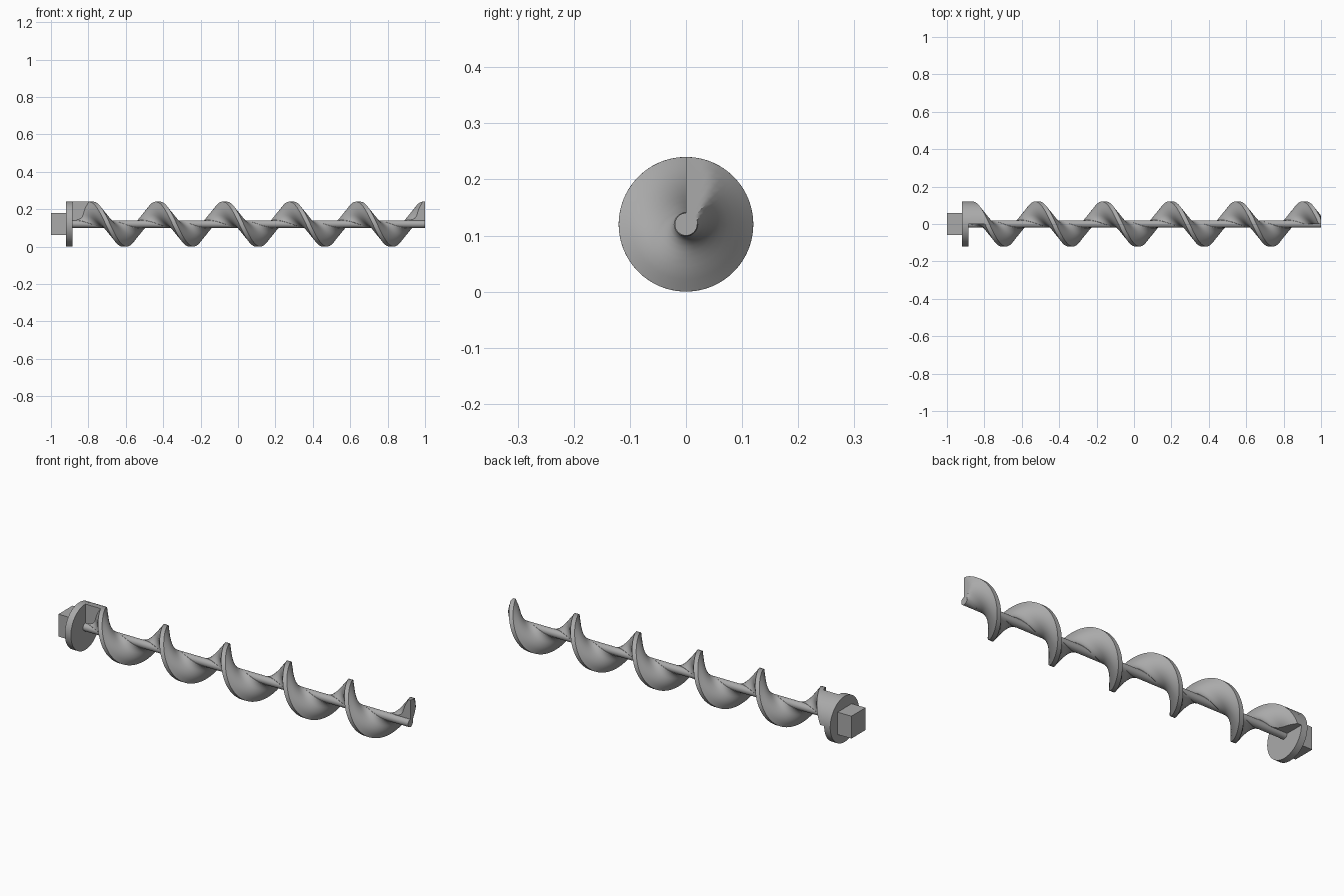
import bpy, bmesh, math
from mathutils import Matrix, Vector

if "Cube" in bpy.data.objects:
    bpy.data.objects.remove(bpy.data.objects["Cube"])

AXIS_Z, R, SHAFT_R = 0.12, 0.12, 0.02
FLANGE_X0, FLANGE_X1 = -0.92, -0.885
PITCH, TURNS, STEPS_PER_TURN = 0.357, 5.25, 48

steel = bpy.data.materials.new("grey steel")
steel.use_nodes = True
grey = (0.4, 0.4, 0.4, 1)
steel.diffuse_color = grey
steel.node_tree.nodes["Principled BSDF"].inputs["Base Color"].default_value = grey


def finish(name, bm, smooth=True):
    bmesh.ops.recalc_face_normals(bm, faces=bm.faces)
    mesh = bpy.data.meshes.new(name)
    bm.to_mesh(mesh)
    bm.free()
    mesh.materials.append(steel)
    obj = bpy.data.objects.new(name, mesh)
    bpy.context.collection.objects.link(obj)
    if smooth:
        bpy.ops.object.select_all(action='DESELECT')
        obj.select_set(True)
        bpy.context.view_layer.objects.active = obj
        bpy.ops.object.shade_smooth_by_angle(angle=math.radians(30))


def cylinder(name, x0, x1, radius, sides):
    bm = bmesh.new()
    place = Matrix.Translation(((x0 + x1) / 2, 0, AXIS_Z)) @ Matrix.Rotation(math.pi / 2, 4, 'Y')
    bmesh.ops.create_cone(bm, cap_ends=True, segments=sides, radius1=radius,
                          radius2=radius, depth=x1 - x0, matrix=place)
    finish(name, bm)


def sweep(name, first, last, section):
    """Sweep section(centre_x), a list of (x, radius), round the axis from step first to last."""
    bm = bmesh.new()
    loops = []
    for i in range(first, last + 1):
        turn = i / STEPS_PER_TURN
        a = 2 * math.pi * turn
        centre = 1 + (turn - TURNS) * PITCH
        loops.append([bm.verts.new((x, r * math.cos(a), AXIS_Z + r * math.sin(a)))
                      for x, r in section(centre)])
    for a, b in zip(loops, loops[1:]):
        for i in range(len(a)):
            j = (i + 1) % len(a)
            bm.faces.new((a[i], a[j], b[j], b[i]))
    bm.faces.new(loops[0])
    bm.faces.new(loops[-1])
    finish(name, bm)


# Blade profile: (radius, half thickness along the axis), flaring at the root
flare = [(0.015, 0.1), (0.021, 0.088), (0.024, 0.07), (0.03, 0.056), (0.04, 0.047),
         (0.05, 0.043), (0.061, 0.04), (0.074, 0.036), (0.087, 0.031),
         (0.098, 0.025), (0.108, 0.019), (R, 0.012)]


def blade_section(centre):
    back = [(max(centre - t, FLANGE_X1 - 0.01), r) for r, t in flare]
    front = [(min(centre + t, 1), r) for r, t in reversed(flare)]
    return back + front


def fill_section(centre):
    x0 = FLANGE_X1 - 0.005
    return [(x0, 0.01), (x0, R), (centre, R), (centre, 0.01)]


# Square drive, round flange and central shaft
bm = bmesh.new()
side = 0.117
bmesh.ops.create_cube(bm, size=1, matrix=Matrix.Translation((-0.955, 0, AXIS_Z))
                      @ Matrix.Diagonal((0.09, side, side, 1)))
finish("square_drive", bm, smooth=False)
cylinder("flange", FLANGE_X0, FLANGE_X1, R, 96)
cylinder("shaft", FLANGE_X0, 1, SHAFT_R, 32)

# Screw blade, and the solid quarter joining its first turn to the flange
sweep("screw_blade", 0, int(TURNS * STEPS_PER_TURN), blade_section)
sweep("root_fill", 0, STEPS_PER_TURN // 4, fill_section)
